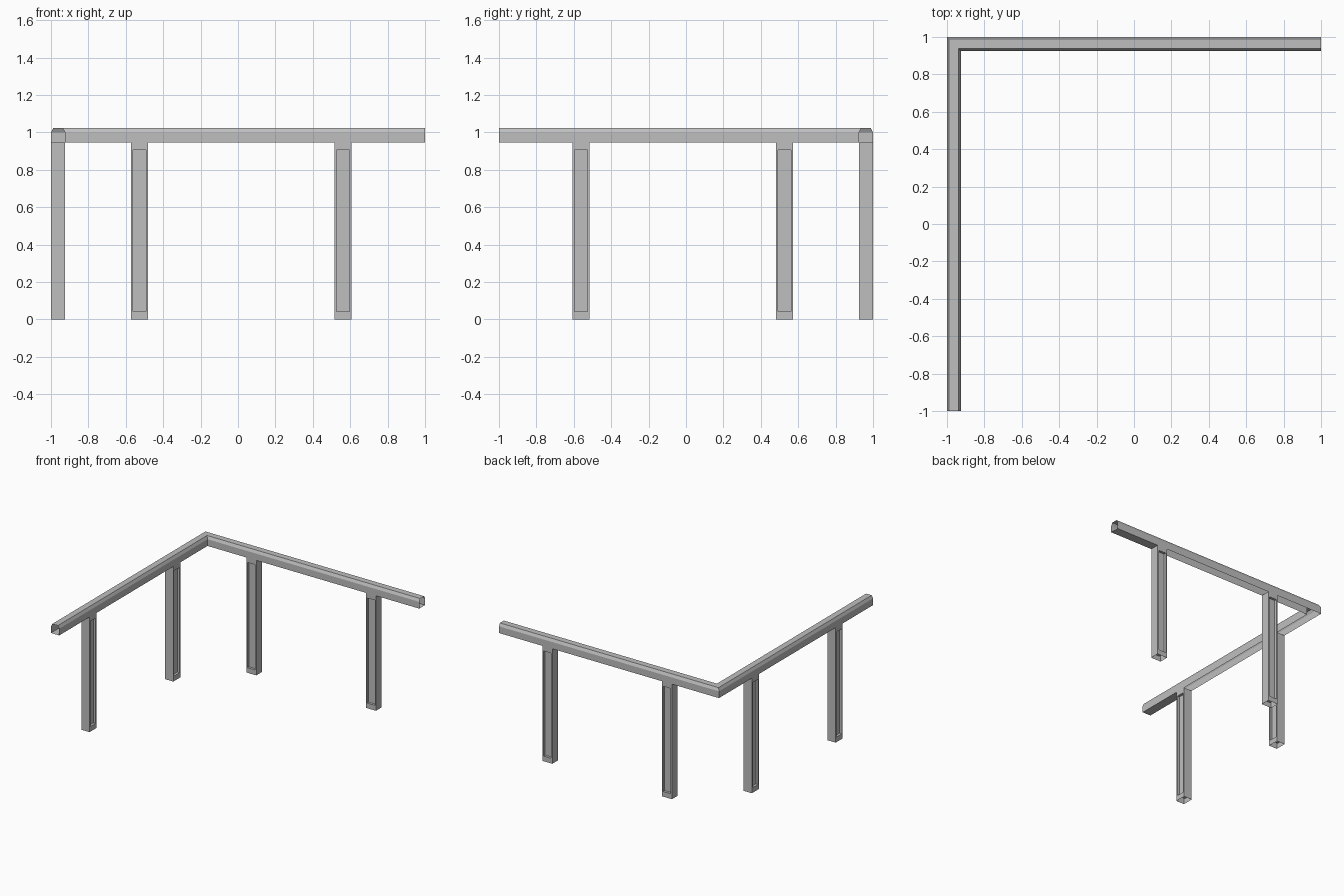
import bpy, bmesh
from math import pi

cube = bpy.data.objects.get("Cube")
if cube:
    bpy.data.objects.remove(cube, do_unlink=True)

W = 0.075          # beam and post depth
POST_W = 0.091     # post width
BASE = 0.945       # underside of the beam
POSTS = (-0.527, 0.561)

grey = bpy.data.materials.new("light grey")
grey.use_nodes = True
grey.diffuse_color = (0.52, 0.52, 0.52, 1)
grey.node_tree.nodes["Principled BSDF"].inputs["Base Color"].default_value = (0.52, 0.52, 0.52, 1)


def finish(bm, name):
    mesh = bpy.data.meshes.new(name)
    bm.to_mesh(mesh)
    bm.free()
    mesh.materials.append(grey)
    obj = bpy.data.objects.new(name, mesh)
    bpy.context.collection.objects.link(obj)
    return obj


# Mitred L-shaped rail: chamfered channel, open at both ends
bm = bmesh.new()
profile = [(0, BASE), (0, 1.0), (0.012, 1.023), (W - 0.012, 1.023), (W, 1.0), (W, BASE)]
stations = [lambda d: (1, 1 - d), lambda d: (-1 + d, 1 - d), lambda d: (-1 + d, -1)]
rings = [[bm.verts.new((*place(d), z)) for d, z in profile] for place in stations]
for a, b in zip(rings, rings[1:]):
    for i in range(len(profile) - 1):
        bm.faces.new((a[i], a[i + 1], b[i + 1], b[i]))
bmesh.ops.recalc_face_normals(bm, faces=bm.faces)
bm.normal_update()
top = max(bm.faces, key=lambda f: f.calc_center_median().z)
if top.normal.z < 0:
    bmesh.ops.reverse_faces(bm, faces=bm.faces)

# Underside only on the overhang beyond the last post of each run
start = POSTS[1] + POST_W / 2
for corners in ([(start, 1 - W), (start, 1), (1, 1), (1, 1 - W)],
                [(-1, -1), (-1, -start), (-1 + W, -start), (-1 + W, -1)]):
    bm.faces.new([bm.verts.new((x, y, BASE)) for x, y in corners])
finish(bm, "rail")


# Hollow post with a sunken panel on its two broad faces
def post(name, x, y, turn):
    bm = bmesh.new()
    bmesh.ops.create_cube(bm, size=1)
    for v in bm.verts:
        v.co = (v.co.x * POST_W, v.co.y * W, (v.co.z + 0.5) * BASE)
    bm.normal_update()
    caps = [f for f in bm.faces if abs(f.normal.z) > 0.5]
    bmesh.ops.delete(bm, geom=caps, context='FACES_ONLY')
    broad = [f for f in bm.faces if abs(f.normal.y) > 0.5]
    bmesh.ops.inset_individual(bm, faces=broad, thickness=0.0155)
    for f in broad:
        for v in f.verts:
            v.co.z = 0.042 if v.co.z < 0.5 else 0.906
    # second inset ring forms the recess walls
    bmesh.ops.inset_individual(bm, faces=broad, thickness=0.0)
    for f in broad:
        for v in f.verts:
            v.co.y *= 1 - 0.02 / (W / 2)
    obj = finish(bm, name)
    obj.location = (x, y, 0)
    obj.rotation_euler.z = turn


mid = 1 - W / 2
for n, p in enumerate(POSTS, 1):
    post(f"back_post_{n}", p, mid, 0)
    post(f"side_post_{n}", -mid, -p, pi / 2)
